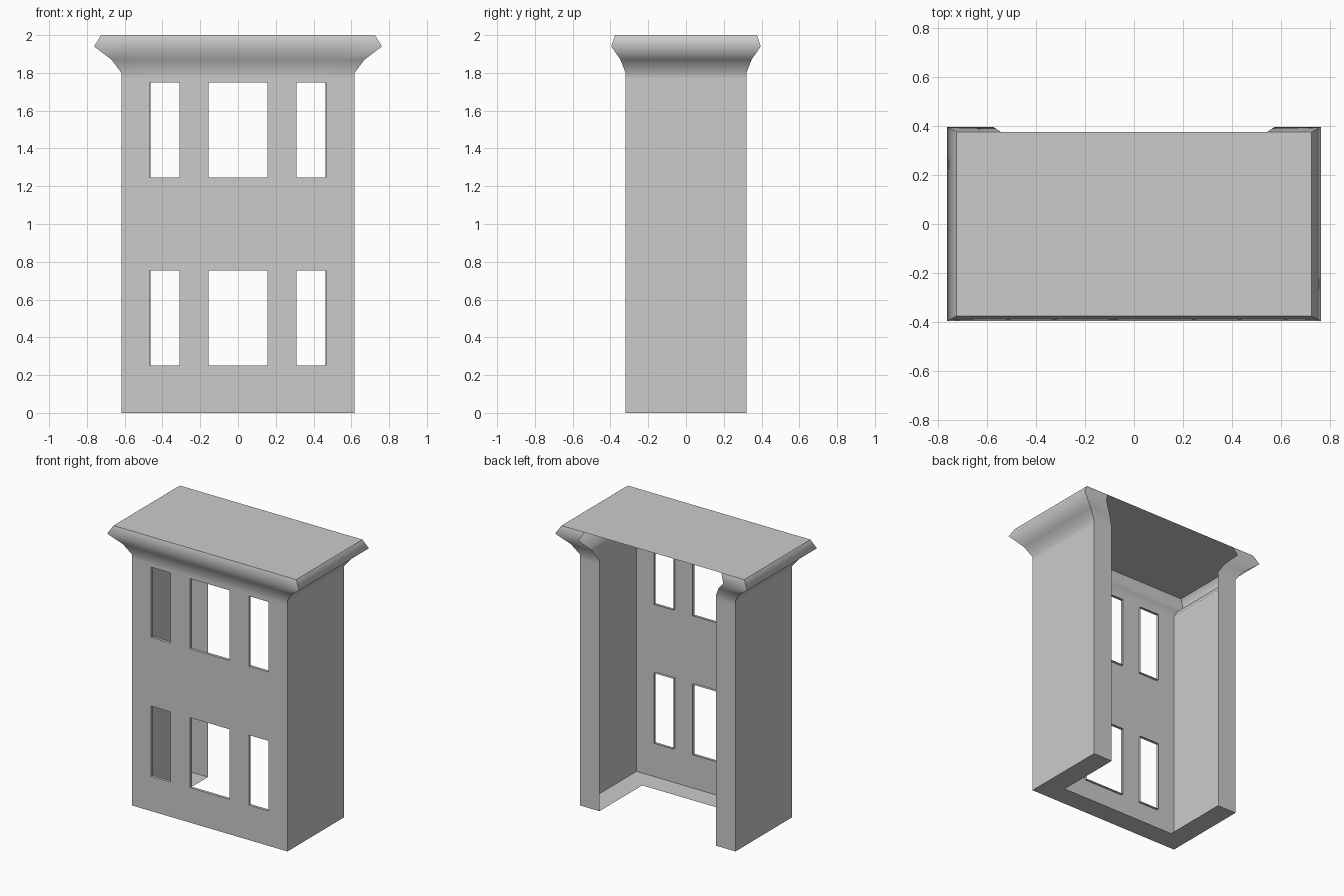
import bpy, bmesh

if "Cube" in bpy.data.objects:
    bpy.data.objects.remove(bpy.data.objects["Cube"])

# Plan: open U with short returns at the back; front split at window edges
front_x = [-0.617, -0.465, -0.31, -0.157, 0.157, 0.31, 0.465, 0.617]
Y, INNER, SILL = 0.32, 0.463, -0.165
plan = [(-INNER, Y), (-0.617, Y)] + [(x, -Y) for x in front_x] + [(0.617, Y), (INNER, Y)]
corners = {1, 2, 9, 10}

# Height and scale of every ring, the last ones form the flared cornice
rings = [(0, 1), (0.25, 1), (0.753, 1), (1.247, 1), (1.75, 1), (1.77, 1),
         (1.80, 1), (1.87, 1.085), (1.94, 1.235), (2.0, 1.175)]
window_cols, window_rows = {3, 5, 7}, {1, 3}
REVEAL = 0.02

bm = bmesh.new()
grid = [[bm.verts.new((x * k, y * k, z)) for x, y in plan] for z, k in rings]

# Walls and cornice, with window openings and their reveals
for r in range(len(rings) - 1):
    for c in range(len(plan) - 1):
        quad = [grid[r][c], grid[r][c + 1], grid[r + 1][c + 1], grid[r + 1][c]]
        if r in window_rows and c in window_cols:
            back = [bm.verts.new((v.co.x, v.co.y + REVEAL, v.co.z)) for v in quad]
            for i in range(4):
                j = (i + 1) % 4
                bm.faces.new((quad[i], quad[j], back[j], back[i]))
        else:
            f = bm.faces.new(quad)
            f.smooth = r >= 5

# Roof
bm.faces.new(grid[-1])

# Flat rim under the walls
base = grid[0]
left, right = [bm.verts.new((s * INNER, SILL, 0)) for s in (-1, 1)]
bm.faces.new((base[0], left, base[2], base[1]))
bm.faces.new([left, right] + base[9:1:-1])
bm.faces.new((right, base[11], base[10], base[9]))

# Crisp vertical corners and roof edge
bm.normal_update()
for c in corners:
    for r in range(len(rings) - 1):
        e = bm.edges.get((grid[r][c], grid[r + 1][c]))
        e.smooth = False
for a, b in zip(grid[-1], grid[-1][1:]):
    bm.edges.get((a, b)).smooth = False

mesh = bpy.data.meshes.new("building_facade")
bm.to_mesh(mesh)
bm.free()
obj = bpy.data.objects.new("building_facade", mesh)
bpy.context.collection.objects.link(obj)
